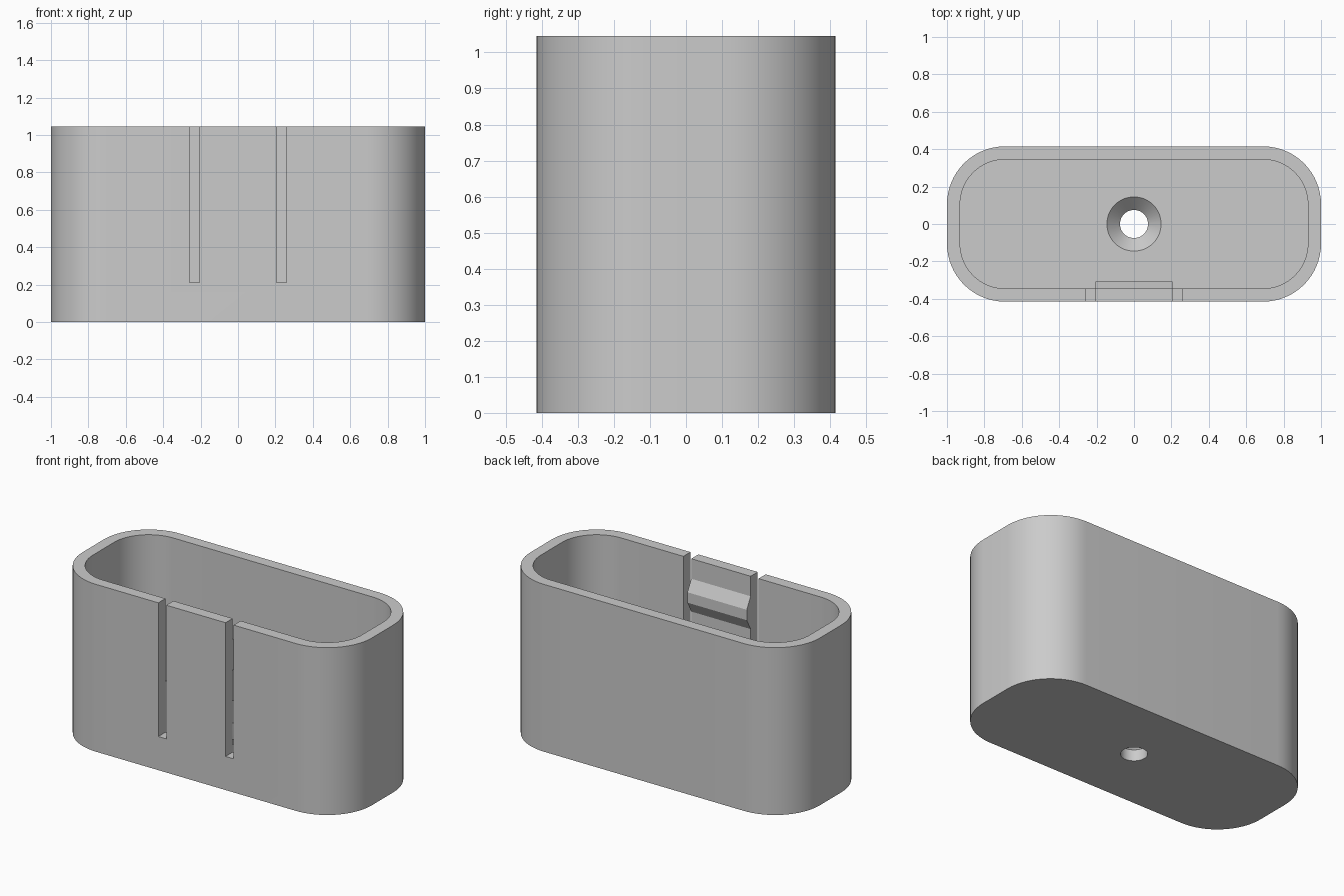
import bpy, bmesh
from math import sin, cos, pi, radians

cube = bpy.data.objects.get("Cube")
if cube:
    bpy.data.objects.remove(cube, do_unlink=True)

HEIGHT, FLOOR, WALL = 1.045, 0.14, 0.07
HALF_X, HALF_Y, CORNER = 1.0, 0.415, 0.31

grey = bpy.data.materials.new("plain grey")
grey.use_nodes = True
grey.diffuse_color = (0.6, 0.6, 0.6, 1)
grey.node_tree.nodes["Principled BSDF"].inputs["Base Color"].default_value = (0.6, 0.6, 0.6, 1)


def loft(name, rings):
    """Closed solid skinned through rings of equal point count."""
    bm = bmesh.new()
    loops = [[bm.verts.new(p) for p in ring] for ring in rings]
    n = len(loops[0])
    for a, b in zip(loops, loops[1:]):
        for i in range(n):
            j = (i + 1) % n
            bm.faces.new((a[i], a[j], b[j], b[i]))
    bm.faces.new(loops[0])
    bm.faces.new(loops[-1])
    bmesh.ops.recalc_face_normals(bm, faces=bm.faces)
    mesh = bpy.data.meshes.new(name)
    bm.to_mesh(mesh)
    bm.free()
    mesh.materials.append(grey)
    ob = bpy.data.objects.new(name, mesh)
    bpy.context.collection.objects.link(ob)
    return ob


def rounded_rect(hx, hy, r, z, steps=16):
    pts = []
    for k, (sx, sy) in enumerate([(1, 1), (-1, 1), (-1, -1), (1, -1)]):
        for i in range(steps + 1):
            a = (k + i / steps) * pi / 2
            pts.append((sx * (hx - r) + r * cos(a), sy * (hy - r) + r * sin(a), z))
    return pts


def circle(r, z, n=48):
    return [(r * cos(2 * pi * i / n), r * sin(2 * pi * i / n), z) for i in range(n)]


def combine(target, tool, operation):
    """Apply a boolean and discard the tool."""
    bpy.context.view_layer.objects.active = target
    mod = target.modifiers.new(operation.lower(), "BOOLEAN")
    mod.operation, mod.solver, mod.object = operation, "EXACT", tool
    bpy.ops.object.modifier_apply(modifier=mod.name)
    bpy.data.objects.remove(tool, do_unlink=True)


# Outer shell and its pocket
holder = loft("holder_body", [rounded_rect(HALF_X, HALF_Y, CORNER, z) for z in (0, HEIGHT)])
pocket = loft("pocket_cutter", [rounded_rect(HALF_X - WALL, HALF_Y - WALL, CORNER - WALL, z)
                                for z in (FLOOR, HEIGHT + 0.2)])
combine(holder, pocket, "DIFFERENCE")

# Countersunk screw hole in the floor
hole = loft("screw_hole_cutter", [circle(0.075, -0.1), circle(0.075, FLOOR - 0.07),
                                  circle(0.155, FLOOR + 0.01)])
combine(holder, hole, "DIFFERENCE")

# Catch ridge on the inside of the front tab
inner = -HALF_Y + WALL
profile = [(inner - 0.03, 0.92), (inner, 0.92), (inner + 0.038, 0.85),
           (inner + 0.038, 0.785), (inner, 0.715), (inner - 0.03, 0.715)]
ridge = loft("catch_ridge", [[(x, y, z) for y, z in profile] for x in (-0.23, 0.23)])
combine(holder, ridge, "UNION")

# Two slots that free the flexible tab
for side in (-1, 1):
    slot = loft("slot_cutter", [[(side * x, y, z) for x, y in
                                 ((0.205, -0.5), (0.26, -0.5), (0.26, -0.28), (0.205, -0.28))]
                                for z in (0.21, HEIGHT + 0.2)])
    combine(holder, slot, "DIFFERENCE")

# Smooth rounded walls, crisp edges
bpy.ops.object.select_all(action="DESELECT")
holder.select_set(True)
bpy.context.view_layer.objects.active = holder
bpy.ops.object.shade_smooth_by_angle(angle=radians(25))
